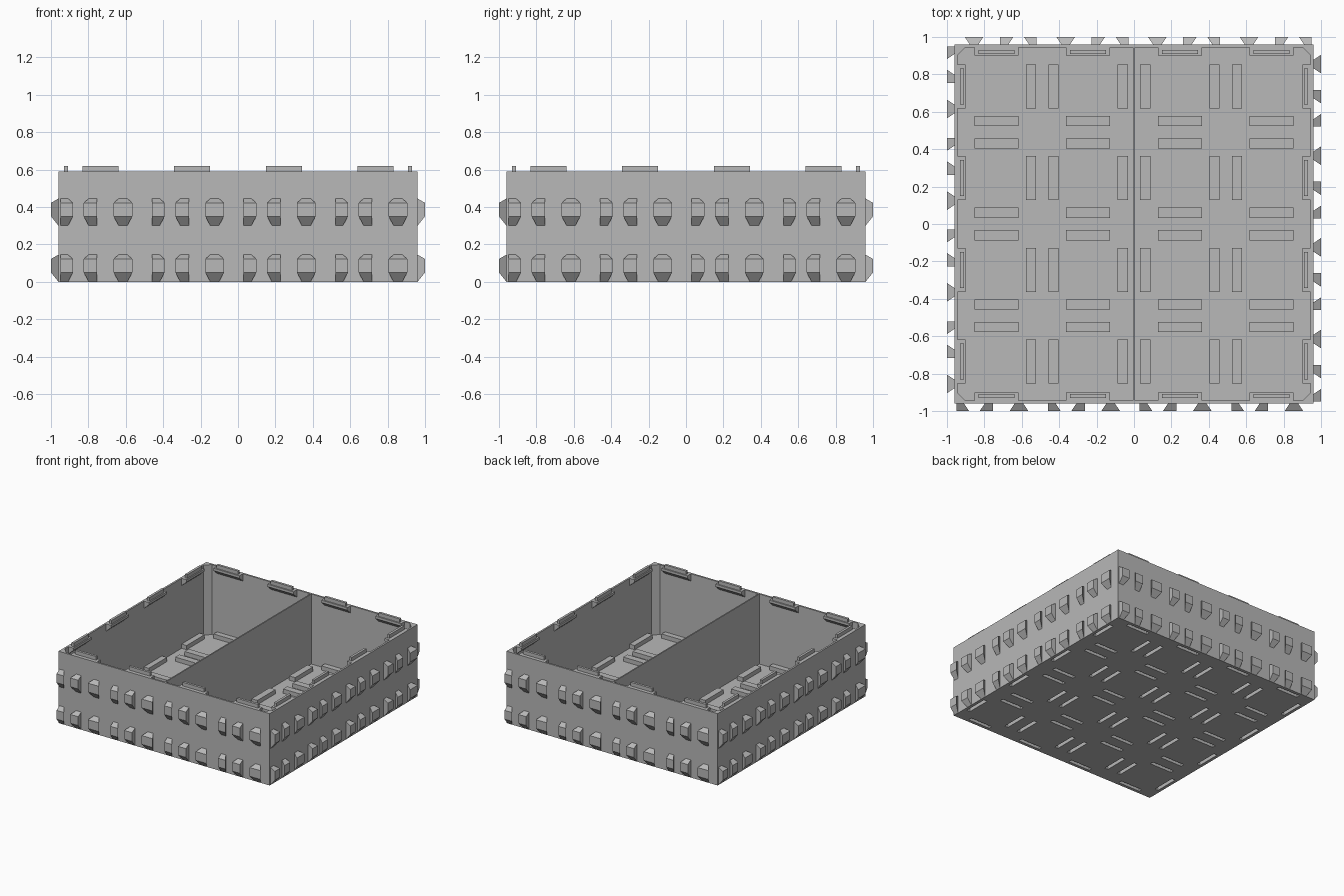
import bpy, bmesh
from math import radians
from mathutils import Matrix, Vector

cube = bpy.data.objects.get("Cube")
if cube:
    bpy.data.objects.remove(cube, do_unlink=True)

OUT, INN, TOP, FLOOR = 0.96, 0.945, 0.59, 0.015
PITCH = 0.49
CELLS = [PITCH * k for k in (-1.5, -0.5, 0.5, 1.5)]
SEAMS = [PITCH * k + s * 0.06 for k in (-1, 0, 1) for s in (-1, 1)]

grey = bpy.data.materials.new("plastic_grey")
grey.use_nodes = True
grey.diffuse_color = (0.48, 0.48, 0.48, 1)
grey.node_tree.nodes["Principled BSDF"].inputs["Base Color"].default_value = grey.diffuse_color


def hull(bm, points, turn=0):
    """Convex solid around the points, turned about z by quarter turns."""
    rot = Matrix.Rotation(radians(90 * turn), 3, 'Z')
    verts = [bm.verts.new(rot @ Vector(p)) for p in points]
    bmesh.ops.convex_hull(bm, input=verts)


def box(bm, x, y, z, turn=0):
    hull(bm, [(a, b, c) for a in x for b in y for c in z], turn)


def span(centre, size):
    return centre - size / 2, centre + size / 2


def finish(name, bm):
    bmesh.ops.dissolve_limit(bm, angle_limit=radians(1), verts=bm.verts, edges=bm.edges)
    bmesh.ops.recalc_face_normals(bm, faces=bm.faces)
    mesh = bpy.data.meshes.new(name)
    bm.to_mesh(mesh)
    bm.free()
    mesh.materials.append(grey)
    obj = bpy.data.objects.new(name, mesh)
    bpy.context.collection.objects.link(obj)
    return obj


def cut(obj, cutter):
    mod = obj.modifiers.new("cut", 'BOOLEAN')
    mod.operation = 'DIFFERENCE'
    mod.solver = 'EXACT'
    mod.object = cutter
    bpy.context.view_layer.objects.active = obj
    bpy.ops.object.modifier_apply(modifier=mod.name)


def floor_bars(bm, length, width, z, rim):
    """Bars on the floor seams, running both ways, plus a row along each wall."""
    for c in CELLS:
        for s in SEAMS:
            box(bm, span(c, length), span(s, width), z)
            box(bm, span(s, width), span(c, length), z)
        for turn in range(4):
            box(bm, span(c, length), rim, z, turn)


# Tray with chamfered inside corners
bm = bmesh.new()
box(bm, (-OUT, OUT), (-OUT, OUT), (0, TOP))
tray = finish("tray", bm)

bm = bmesh.new()
c = INN - 0.045
hull(bm, [(sx * x, sy * y, z) for x, y in ((INN, c), (c, INN))
          for sx in (-1, 1) for sy in (-1, 1) for z in (FLOOR, 1)])
cavity = finish("cavity_cutter", bm)

# Hollow ridges on the floor, with slots open underneath
bm = bmesh.new()
floor_bars(bm, 0.235, 0.054, (0.005, 0.05), (-INN - 0.005, -0.9))
ridges = finish("floor_ridges", bm)

bm = bmesh.new()
floor_bars(bm, 0.2, 0.03, (-0.02, 0.04), (-0.935, -0.905))
slots = finish("slot_cutter", bm)

cut(tray, cavity)
cut(tray, slots)
cut(ridges, slots)
for helper in (cavity, slots):
    bpy.data.objects.remove(helper, do_unlink=True)

# Middle divider
bm = bmesh.new()
box(bm, (-0.005, 0.005), (-INN, INN), (FLOOR, TOP))
finish("divider", bm)

# Brackets under the rim and the stacking tabs on them
brackets, tabs, lugs = bmesh.new(), bmesh.new(), bmesh.new()
# Lug in each cell: left, right, taper on left side, taper on right side
LUGS = ((-0.215, -0.147, 0, 1), (-0.09, -0.018, 1, 0), (0.07, 0.17, 1, 1))
TAPER = 0.027
for turn in range(4):
    for c in CELLS:
        hull(brackets, [(x, y, z) for x in span(c, 0.235)
                        for y, z in ((-0.9, TOP), (-0.9, 0.57), (-INN, 0.53), (-INN, TOP))], turn)
        box(tabs, span(c, 0.193), (-0.93, -0.91), (TOP - 0.01, 0.62), turn)
        # Dovetail lugs in two rows, narrow at the wall and wide outside
        for base in (0, 0.3):
            for left, right, tl, tr in LUGS:
                outer = [(c + x, -1, base + z) for x in (left, right) for z in (0.05, 0.122)]
                inner = [(c + x, -OUT, base + z)
                         for x in (left + tl * TAPER, right - tr * TAPER) for z in (0, 0.145)]
                hull(lugs, outer + inner, turn)
finish("rim_brackets", brackets)
finish("stacking_tabs", tabs)
finish("side_lugs", lugs)
